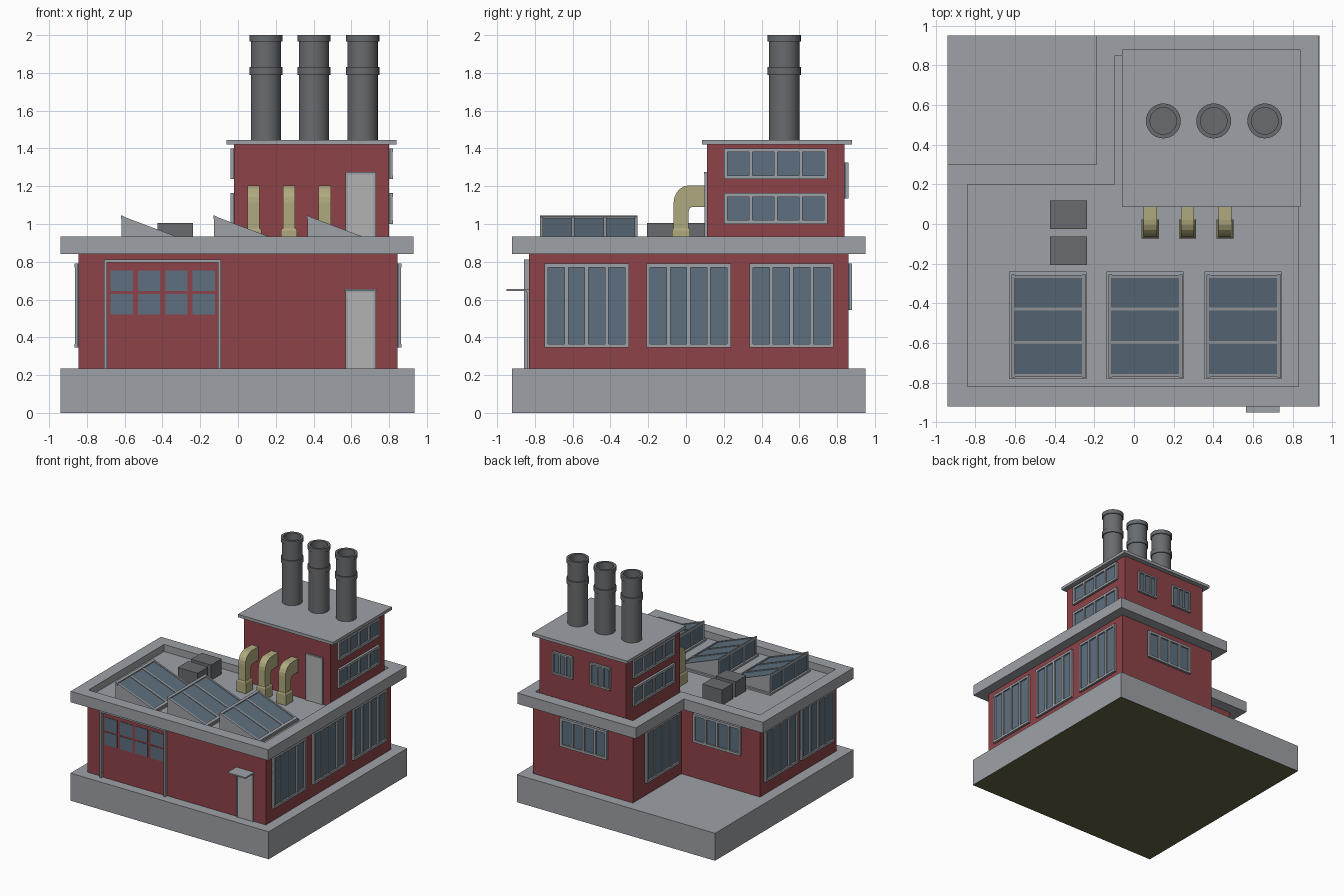
import bpy, bmesh, math

if "Cube" in bpy.data.objects:
    bpy.data.objects.remove(bpy.data.objects["Cube"])


def material(name, rgb):
    m = bpy.data.materials.new(name)
    m.diffuse_color = (*rgb, 1)
    m.use_nodes = True
    m.node_tree.nodes["Principled BSDF"].inputs["Base Color"].default_value = m.diffuse_color
    return m


CONCRETE = material("concrete", (.34, .355, .38))
BRICK = material("red_brick", (.27, .055, .065))
GLASS = material("blue_glass", (.11, .16, .21))
DUCT = material("pale_yellow", (.43, .40, .21))
METAL = material("dark_metal", (.14, .15, .16))
DOOR = material("door_grey", (.45, .45, .45))
OLIVE = material("olive_underside", (.13, .125, .06))


def finish(name, bm, mats):
    bmesh.ops.recalc_face_normals(bm, faces=bm.faces)
    me = bpy.data.meshes.new(name)
    bm.to_mesh(me)
    bm.free()
    for m in mats:
        me.materials.append(m)
    ob = bpy.data.objects.new(name, me)
    bpy.context.collection.objects.link(ob)
    return ob


def add_loft(bm, rings, idx=0):
    """Join matching rings of points and cap both ends."""
    vs = [[bm.verts.new(p) for p in r] for r in rings]
    faces = [bm.faces.new(vs[0]), bm.faces.new(vs[-1])]
    n = len(vs[0])
    for a, b in zip(vs, vs[1:]):
        for i in range(n):
            j = (i + 1) % n
            faces.append(bm.faces.new((a[i], a[j], b[j], b[i])))
    for f in faces:
        f.material_index = idx
    return faces


def loft(name, rings, mat):
    bm = bmesh.new()
    add_loft(bm, rings)
    return finish(name, bm, [mat])


def flat(outline, z):
    return [(x, y, z) for x, y in outline]


def boxes(name, items, mats, place=lambda x, y, z: (x, y, z)):
    """Boxes (x0, x1, y0, y1, z0, z1, material index) in one object."""
    bm = bmesh.new()
    for x0, x1, y0, y1, z0, z1, k in items:
        rect = [(x0, y0), (x1, y0), (x1, y1), (x0, y1)]
        add_loft(bm, [[place(*p) for p in flat(rect, z)] for z in (z0, z1)], k)
    return finish(name, bm, mats)


# Wall mapping: u runs along the wall, w points outward from it
def on_wall(side, pos):
    return {"front": lambda u, w, z: (u, pos - w, z),
            "back": lambda u, w, z: (u, pos + w, z),
            "right": lambda u, w, z: (pos + w, u, z),
            "left": lambda u, w, z: (pos - w, u, z)}[side]


def window(name, side, pos, u0, u1, z0, z1, panes=4, t=.02):
    d = .02
    items = [(u0, u1, -.01, .007, z0, z1, 1),
             (u0, u1, -.01, d, z0, z0 + t, 0), (u0, u1, -.01, d, z1 - t, z1, 0)]
    for i in range(panes + 1):
        u = u0 + (u1 - u0 - t) * i / panes
        items.append((u, u + t, -.01, d - .001, z0 + t / 2, z1 - t / 2, 0))
    boxes(name, items, [CONCRETE, GLASS], on_wall(side, pos))


def door(name, pos, x0, x1, z0, z1):
    t = .013
    boxes(name, [(x0, x0 + t, -.01, .013, z0, z1, 0), (x1 - t, x1, -.01, .013, z0, z1, 0),
                 (x0, x1, -.01, .014, z1 - t, z1, 0),
                 (x0 + t, x1 - t, -.01, .008, z0, z1 - t, 1)],
          [CONCRETE, DOOR], on_wall("front", pos))


def ell(x0, x1, y0, y1, nx, ny):
    return [(x0, y0), (x1, y0), (x1, y1), (nx, y1), (nx, ny), (x0, ny)]


# Plinth with olive underside
base = boxes("plinth", [(-.94, .935, -.92, .95, 0, .235, 0)], [CONCRETE, OLIVE])
for p in base.data.polygons:
    if p.normal.z < -.9:
        p.material_index = 1

# L-shaped hall and its roof with a raised edge
walls = ell(-.845, .845, -.83, .86, -.10, .205)
loft("main_walls", [flat(walls, .235), flat(walls, .85)], BRICK)
outer = ell(-.94, .93, -.92, .95, -.19, .30)
inner = ell(-.84, .83, -.82, .85, -.095, .20)
loft("main_roof", [flat(outer, .842), flat(outer, .935), flat(inner, .935), flat(inner, .875)], CONCRETE)

# Upper block and its roof
boxes("tower_walls", [(-.02, .80, .11, .84, .87, 1.425, 0)], [BRICK])
boxes("tower_roof", [(-.06, .84, .085, .88, 1.42, 1.445, 0)], [CONCRETE])

# Windows of the hall
for i, u in enumerate((-.75, -.21, .335)):
    window(f"right_window_{i}", "right", .845, u, u + .447, .345, .79)
for i, u in enumerate((-.78, -.29)):
    window(f"left_window_{i}", "left", -.845, u, u + .445, .345, .79)
window("notch_side_window", "left", -.10, .25, .70, .345, .79)
window("notch_back_window", "back", .205, -.67, -.22, .545, .79)
window("back_window", "back", .86, .135, .58, .545, .79)

# Windows of the upper block
for z in (1.0, 1.237):
    window(f"tower_right_window_{z}", "right", .80, .20, .75, z, z + .163)
    window(f"tower_left_window_{z}", "left", -.02, .20, .75, z, z + .163)
for i, u in enumerate((.12, .475)):
    window(f"tower_back_window_{i}", "back", .84, u, u + .19, 1.135, 1.325, 3, .014)

# Garage door: frame, red leaf, two rows of panes
gate = [(-.71, -.694, -.01, .028, .235, .812, 0), (-.106, -.09, -.01, .028, .235, .812, 0),
        (-.71, -.09, -.01, .027, .795, .812, 0), (-.694, -.106, -.01, .006, .235, .795, 1)]
for i in range(4):
    for z in (.52, .645):
        x = -.675 + .145 * i
        gate.append((x, x + .118, -.01, .010, z, z + .11, 2))
boxes("garage_door", gate, [CONCRETE, BRICK, GLASS], on_wall("front", -.83))

# Small doors and canopy
door("entrance_door", -.83, .57, .73, .235, .65)
door("roof_door", .11, .57, .73, .875, 1.275)
boxes("entrance_canopy", [(.565, .735, -.95, -.825, .645, .656, 0)], [CONCRETE])

# Chimneys, turned from one profile
profile = [(.08, 1.44), (.08, 1.79), (.088, 1.79), (.088, 1.83), (.08, 1.83), (.08, 1.965),
           (.088, 1.965), (.088, 2.0), (.067, 2.0), (.067, 1.75)]
N = 32
for i, cx in enumerate((.148, .402, .66)):
    rings = [[(cx + r * math.cos(2 * math.pi * k / N), .52 + r * math.sin(2 * math.pi * k / N), z)
              for k in range(N)] for r, z in profile]
    ob = loft(f"chimney_{i}", rings, METAL)
    bpy.context.view_layer.objects.active = ob
    ob.select_set(True)
    bpy.ops.object.shade_smooth_by_angle(angle=math.radians(35))
    ob.select_set(False)

# Bent square ducts: outer arc, inner corner, flared foot
arc = [(.02 - .085 * math.cos(a), 1.115 + .09 * math.sin(a))
       for a in (math.radians(18 * k) for k in range(6))]
bend = [(-.065, .95)] + arc + [(.115, 1.205), (.115, 1.09), (.032, 1.09), (.019, 1.083), (.013, 1.065), (.013, .95)]
for i, cx in enumerate((.082, .27, .46)):
    loft(f"duct_{i}", [[(cx + s, y, z) for y, z in bend] for s in (-.033, .033)], DUCT)
    foot = [(cx - .043, -.073), (cx + .043, -.073), (cx + .043, .022), (cx - .043, .022)]
    neck = [(cx - .036, -.068), (cx + .036, -.068), (cx + .036, .016), (cx - .036, .016)]
    loft(f"duct_foot_{i}", [flat(foot, .87), flat(foot, .965), flat(neck, .976)], DUCT)


# Wedge skylights: glass body, raised ribs, ridge and sill bars
def wedge(x, y, up=0.0, out=0.0):
    return [(x - out, y, .875), (x - out, y, 1.036 + up), (x + .365, y, .897 + up), (x + .365, y, .875)]


for i, x in enumerate((-.613, -.123, .372)):
    bm = bmesh.new()
    add_loft(bm, [wedge(x, -.77), wedge(x, -.26)], 1)
    for y in (-.773, -.606, -.436, -.272):
        add_loft(bm, [wedge(x, y, .007, .004), wedge(x, y + .015, .007, .004)], 0)
    for a, b in ((-.006, .012), (.35, .37)):
        slope = lambda s: 1.036 - s * .38
        bar = [(a, slope(a) - .012), (a, slope(a) + .008), (b, slope(b) + .008), (b, slope(b) - .012)]
        add_loft(bm, [[(x + s, y, z) for s, z in bar] for y in (-.774, -.256)], 0)
    curb = [(x - .017, -.783), (x + .373, -.783), (x + .373, -.24), (x - .017, -.24)]
    add_loft(bm, [flat(curb, .87), flat(curb, .89)], 0)
    finish(f"skylight_{i}", bm, [CONCRETE, GLASS])

# Rooftop vent boxes
for i, y in enumerate((-.207, -.025)):
    boxes(f"vent_box_{i}", [(-.425, -.237, y, y + .143, .87, 1.005, 0)], [METAL])
